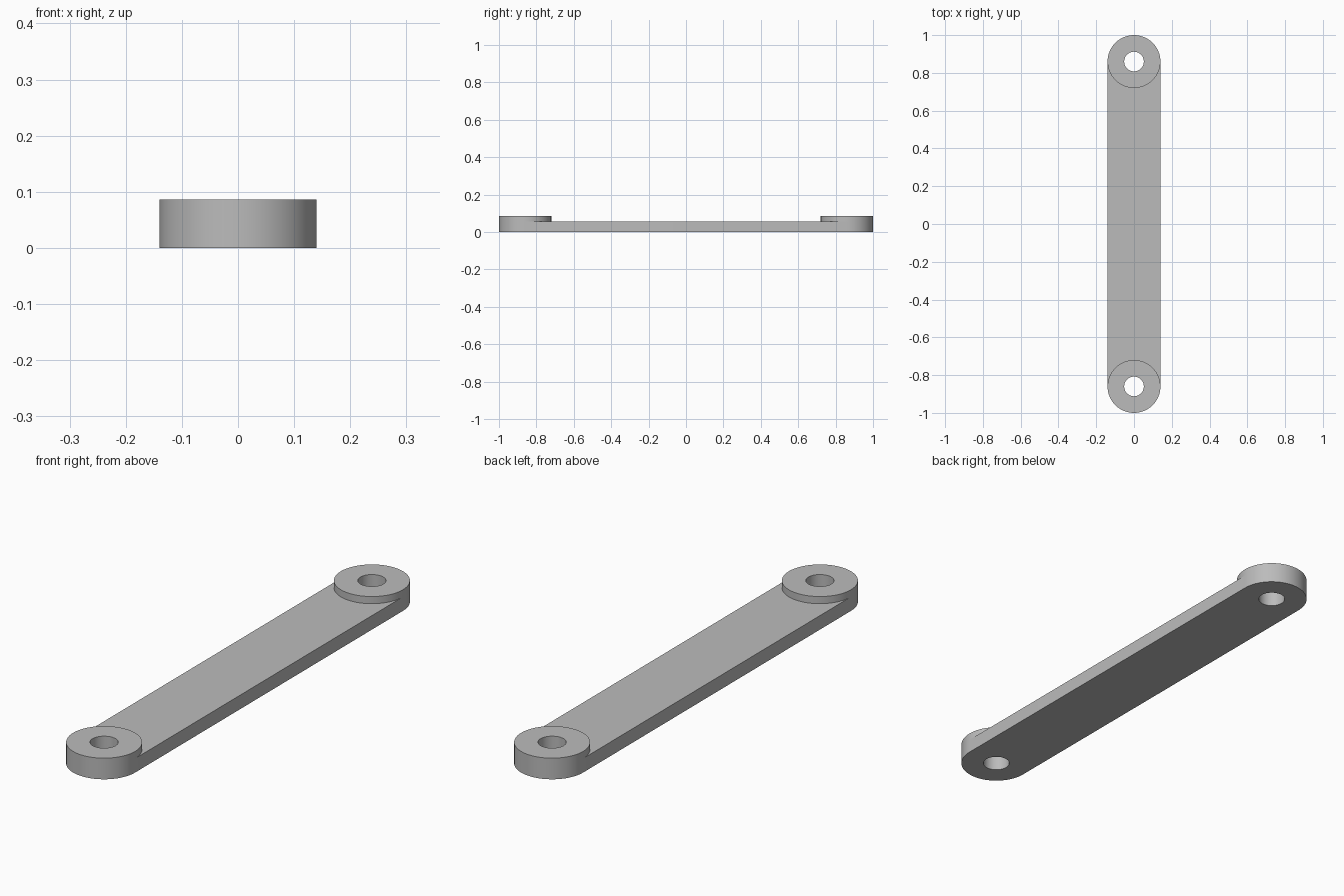
import bpy
import bmesh
from math import cos, sin, tau, radians
from mathutils import Vector

default = bpy.data.objects.get("Cube")
if default:
    bpy.data.objects.remove(default, do_unlink=True)

SEGMENTS = 64
END_RADIUS = 0.14
HOLE_RADIUS = 0.052
PIVOT_Y = 0.86
BAR_HEIGHT = 0.057
BOSS_HEIGHT = 0.086

grey = bpy.data.materials.new("plain_grey")
grey.use_nodes = True
colour = (0.5, 0.5, 0.5, 1)
grey.diffuse_color = colour
grey.node_tree.nodes["Principled BSDF"].inputs["Base Color"].default_value = colour

bm = bmesh.new()


def circle(y, radius):
    angles = [tau * i / SEGMENTS for i in range(SEGMENTS)]
    return [bm.verts.new((radius * cos(a), y + radius * sin(a), 0)) for a in angles]


def ring(y):
    """Flat ring around a pivot hole; returns its outer vertices."""
    outer, inner = circle(y, END_RADIUS), circle(y, HOLE_RADIUS)
    for i in range(SEGMENTS):
        j = (i + 1) % SEGMENTS
        bm.faces.new((outer[i], outer[j], inner[j], inner[i]))
    return outer


def raise_faces(faces, height):
    result = bmesh.ops.extrude_face_region(bm, geom=faces)["geom"]
    verts = [g for g in result if isinstance(g, bmesh.types.BMVert)]
    bmesh.ops.translate(bm, verts=verts, vec=Vector((0, 0, height)))
    return [g for g in result if isinstance(g, bmesh.types.BMFace)]


# Plan: two pivot rings joined by the arm
front, back = ring(-PIVOT_Y), ring(PIVOT_Y)
half = SEGMENTS // 2
bm.faces.new(front[half::-1] + [back[0]] + back[:half - 1:-1])

# Arm thickness, then the raised bosses at both ends
top = raise_faces(list(bm.faces), BAR_HEIGHT)
raise_faces([f for f in top if len(f.verts) == 4], BOSS_HEIGHT - BAR_HEIGHT)
bmesh.ops.recalc_face_normals(bm, faces=bm.faces)

mesh = bpy.data.meshes.new("link_arm")
bm.to_mesh(mesh)
bm.free()
mesh.materials.append(grey)
link = bpy.data.objects.new("link_arm", mesh)
bpy.context.collection.objects.link(link)

bpy.ops.object.select_all(action="DESELECT")
link.select_set(True)
bpy.context.view_layer.objects.active = link
bpy.ops.object.shade_smooth_by_angle(angle=radians(30))
